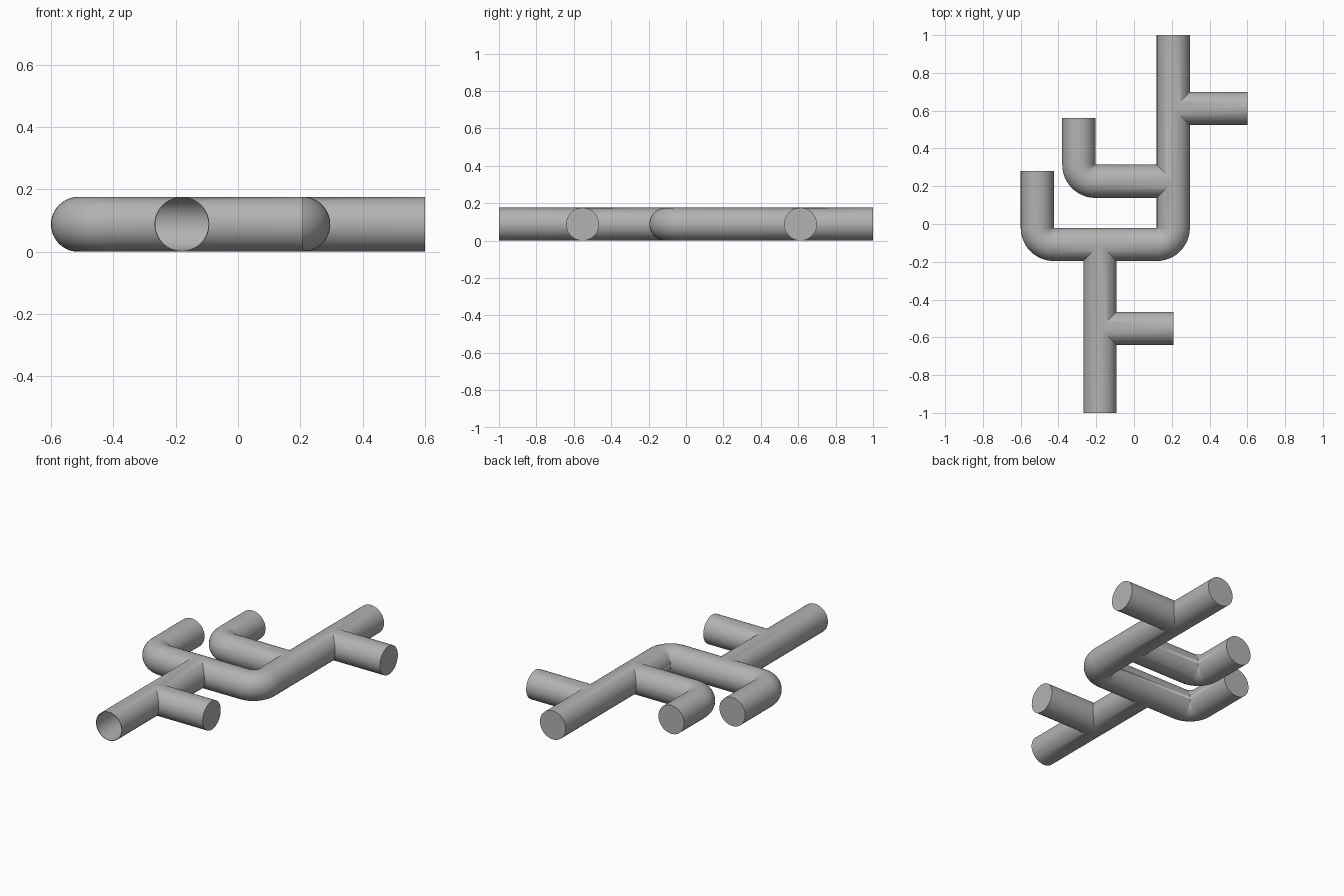
import bpy, bmesh, math
from mathutils import Vector

cube = bpy.data.objects.get("Cube")
if cube:
    bpy.data.objects.remove(cube)

R = 0.088       # outer pipe radius, also the bend radius of the elbows
WALL = 0.003
SIDES = 48
BEND_STEPS = 12

grey = bpy.data.materials.new("pipe_grey")
grey.use_nodes = True
GREY = (0.45, 0.45, 0.45, 1)
grey.diffuse_color = GREY
grey.node_tree.nodes["Principled BSDF"].inputs["Base Color"].default_value = GREY


def stations(points):
    """Positions and directions along a path whose corners are round elbows."""
    pts = [Vector((x, y, R)) for x, y in points]
    result = [(pts[0], (pts[1] - pts[0]).normalized())]
    for a, b, c in zip(pts, pts[1:], pts[2:]):
        d1, d2 = (b - a).normalized(), (c - b).normalized()
        centre = b - d1 * R + d2 * R
        for i in range(BEND_STEPS + 1):
            t = math.pi / 2 * i / BEND_STEPS
            pos = centre - d2 * R * math.cos(t) + d1 * R * math.sin(t)
            result.append((pos, d1 * math.cos(t) + d2 * math.sin(t)))
    result.append((pts[-1], (pts[-1] - pts[-2]).normalized()))
    return result


def pipe(name, points, radius):
    """Closed round tube swept along a flat path."""
    bm = bmesh.new()
    rings = []
    for pos, direction in stations(points):
        side = direction.cross(Vector((0, 0, 1)))
        ring = []
        for k in range(SIDES):
            a = 2 * math.pi * k / SIDES
            offset = side * math.cos(a) + Vector((0, 0, math.sin(a)))
            ring.append(bm.verts.new(pos + offset * radius))
        rings.append(ring)
    for low, high in zip(rings, rings[1:]):
        for k in range(SIDES):
            n = (k + 1) % SIDES
            bm.faces.new((low[k], low[n], high[n], high[k]))
    bm.faces.new(rings[0])
    bm.faces.new(rings[-1])
    bmesh.ops.remove_doubles(bm, verts=bm.verts, dist=1e-5)
    bmesh.ops.recalc_face_normals(bm, faces=bm.faces)
    mesh = bpy.data.meshes.new(name)
    bm.to_mesh(mesh)
    bm.free()
    mesh.materials.append(grey)
    obj = bpy.data.objects.new(name, mesh)
    bpy.context.collection.objects.link(obj)
    return obj


def combine(target, other, operation):
    """Apply a boolean and discard the helper."""
    bpy.context.view_layer.objects.active = target
    mod = target.modifiers.new("combine", "BOOLEAN")
    mod.operation = operation
    mod.solver = "EXACT"
    mod.object = other
    bpy.ops.object.modifier_apply(modifier=mod.name)
    bpy.data.objects.remove(other)


def shortened(points, start, end):
    """Move the path's two ends inward by the given lengths."""
    pts = [Vector(p) for p in points]
    pts[0] += (pts[1] - pts[0]).normalized() * start
    pts[-1] += (pts[-2] - pts[-1]).normalized() * end
    return [tuple(p) for p in pts]


# Centre lines: each branch starts on the axis of the pipe it joins
main_run = [(-0.512, 0.28), (-0.512, -0.108), (0.208, -0.108), (0.208, 1.0)]
front_stem = [(-0.18, -0.108), (-0.18, -1.0)]
branches = {
    "front_stem": front_stem,
    "front_branch": [(-0.18, -0.553), (0.208, -0.553)],
    "back_branch": [(0.208, 0.612), (0.6, 0.612)],
    "inner_bent_branch": [(0.208, 0.226), (-0.292, 0.226), (-0.292, 0.56)],
}

# Outer skin
network = pipe("pipe_network", main_run, R)
for name, path in branches.items():
    combine(network, pipe(name, path, R), "UNION")

# Hollow inside, open only at the front end of the stem
combine(network, pipe("run_bore", shortened(main_run, WALL, WALL), R - WALL), "DIFFERENCE")
combine(network, pipe("stem_bore", shortened(front_stem, 0, -0.05), R - WALL), "DIFFERENCE")

# Smooth tubes with crisp ends and joints
bpy.ops.object.select_all(action="DESELECT")
network.select_set(True)
bpy.context.view_layer.objects.active = network
bpy.ops.object.shade_smooth_by_angle(angle=math.radians(30))
